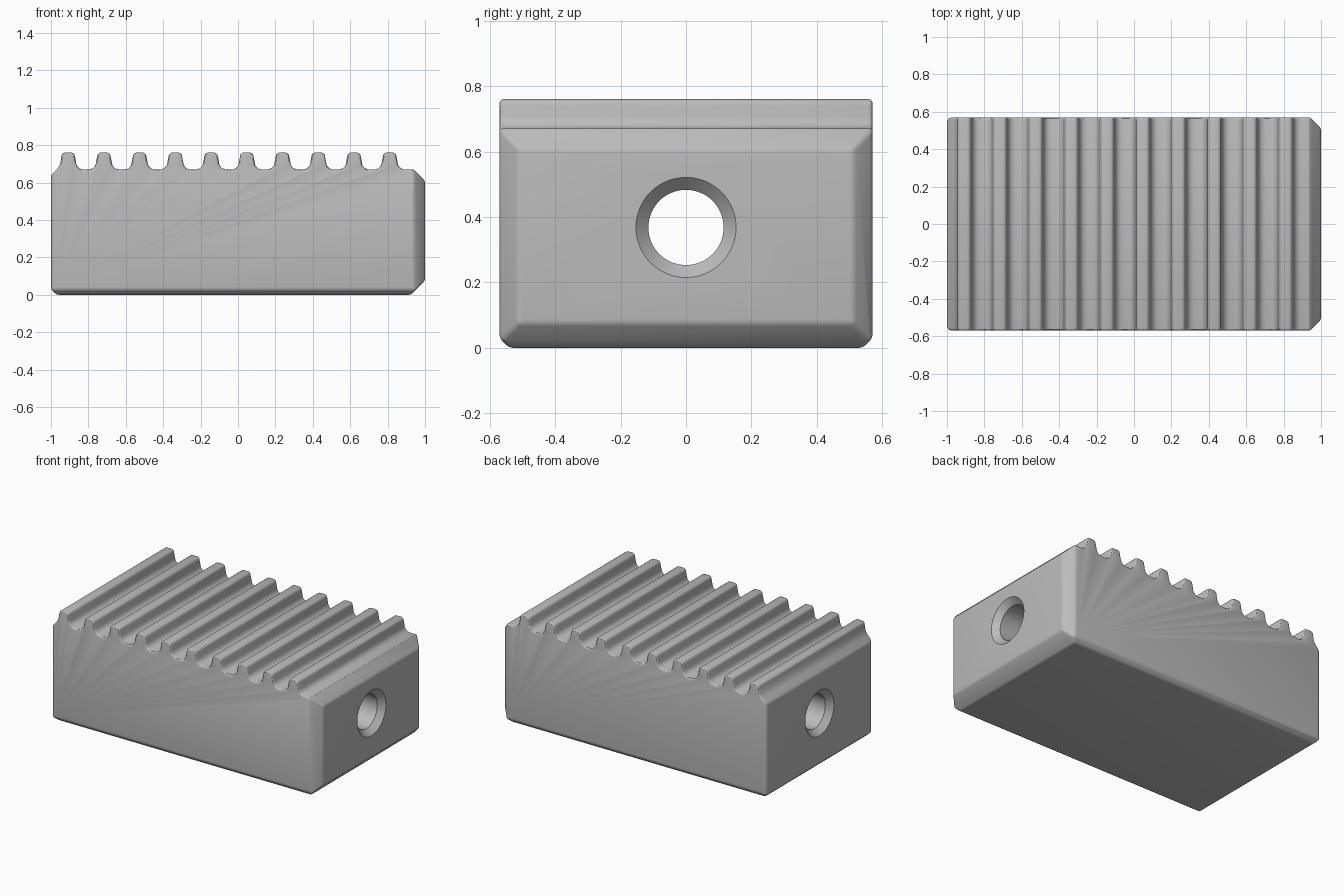
import bpy, bmesh, math
from mathutils import Vector

cube = bpy.data.objects.get("Cube")
if cube:
    bpy.data.objects.remove(cube, do_unlink=True)

grey = bpy.data.materials.new("plain grey")
grey.use_nodes = True
colour = (0.5, 0.5, 0.5, 1)
grey.diffuse_color = colour
grey.node_tree.nodes["Principled BSDF"].inputs["Base Color"].default_value = colour

HALF_Y = 0.57
VALLEY, TOP = 0.67, 0.76
TEETH, FIRST, PITCH = 10, -0.908, 0.191


def make_object(name, bm):
    bmesh.ops.recalc_face_normals(bm, faces=bm.faces)
    mesh = bpy.data.meshes.new(name)
    bm.to_mesh(mesh)
    bm.free()
    mesh.materials.append(grey)
    obj = bpy.data.objects.new(name, mesh)
    bpy.context.collection.objects.link(obj)
    return obj


def arc(cx, cz, r, start, end, steps=5):
    angles = [math.radians(start + (end - start) * i / steps) for i in range(steps + 1)]
    return [(cx + r * math.cos(a), cz + r * math.sin(a)) for a in angles]


def tooth(c, first):
    """Rounded rack tooth, left to right, with filleted roots."""
    root, tip, half, foot = 0.04, 0.02, 0.036, 0.042
    left = [] if first else arc(c - foot - root, VALLEY + root, root, -90, 0)
    crown = arc(c - half + tip, TOP - tip, tip, 180, 90) + arc(c + half - tip, TOP - tip, tip, 90, 0)
    right = arc(c + foot + root, VALLEY + root, root, 180, 270)
    return left + crown + right


# Side profile: chamfered block with a row of teeth on top
profile = [(0.925, 0), (-0.97, 0), (-1, 0.03), (-1, 0.64), (-0.965, 0.675), (-0.95, 0.70)]
for i in range(TEETH):
    profile += tooth(FIRST + i * PITCH, i == 0)
profile += [(0.94, VALLEY), (1, 0.61), (1, 0.075)]

bm = bmesh.new()
face = bm.faces.new([bm.verts.new((x, -HALF_Y, z)) for x, z in profile])
ext = bmesh.ops.extrude_face_region(bm, geom=[face])
bmesh.ops.translate(bm, vec=(0, 2 * HALF_Y, 0),
                    verts=[v for v in ext["geom"] if isinstance(v, bmesh.types.BMVert)])
bmesh.ops.recalc_face_normals(bm, faces=bm.faces)


def chamfer(point, normal):
    """Slice off everything beyond a plane and cap the cut."""
    geom = bm.verts[:] + bm.edges[:] + bm.faces[:]
    bmesh.ops.bisect_plane(bm, geom=geom, plane_co=point, plane_no=Vector(normal).normalized(),
                           clear_outer=True)
    bmesh.ops.holes_fill(bm, edges=[e for e in bm.edges if e.is_boundary], sides=0)


# Corner chamfers: wide at the lead end, fine along the base and rear end
for s in (-1, 1):
    chamfer((0.942, s * HALF_Y, 0), (1, s, 0))
    chamfer((0, s * HALF_Y, 0.03), (0, s, -1))
    chamfer((-0.985, s * HALF_Y, 0), (-1, s, 0))
body = make_object("toothed_block", bm)

# Bore cutter: a lathed shaft that flares at both ends
HOLE, FLARE, OVER = 0.115, 0.153, 0.02
shaft = [(-1 - OVER, FLARE + OVER), (-1 + FLARE - HOLE, HOLE),
         (1 - FLARE + HOLE, HOLE), (1 + OVER, FLARE + OVER)]
bm = bmesh.new()
SIDES = 64
rings = [[bm.verts.new((x, r * math.cos(math.tau * k / SIDES), 0.368 + r * math.sin(math.tau * k / SIDES)))
          for k in range(SIDES)] for x, r in shaft]
for a, b in zip(rings, rings[1:]):
    for k in range(SIDES):
        n = (k + 1) % SIDES
        bm.faces.new((a[k], a[n], b[n], b[k]))
bm.faces.new(rings[0])
bm.faces.new(rings[-1])
cutter = make_object("bore_cutter", bm)
cutter.hide_render = True

# Soften the edges, then drill the bore
bevel = body.modifiers.new("soft edges", "BEVEL")
bevel.width = 0.012
bevel.segments = 3
bevel.limit_method = "ANGLE"
bevel.angle_limit = math.radians(30)
bevel.use_clamp_overlap = False
drill = body.modifiers.new("bore", "BOOLEAN")
drill.operation = "DIFFERENCE"
drill.solver = "EXACT"
drill.object = cutter

bpy.ops.object.select_all(action="DESELECT")
body.select_set(True)
bpy.context.view_layer.objects.active = body
for name in [m.name for m in body.modifiers]:
    bpy.ops.object.modifier_apply(modifier=name)
bpy.data.objects.remove(cutter, do_unlink=True)
bpy.ops.object.shade_smooth_by_angle(angle=math.radians(30))
